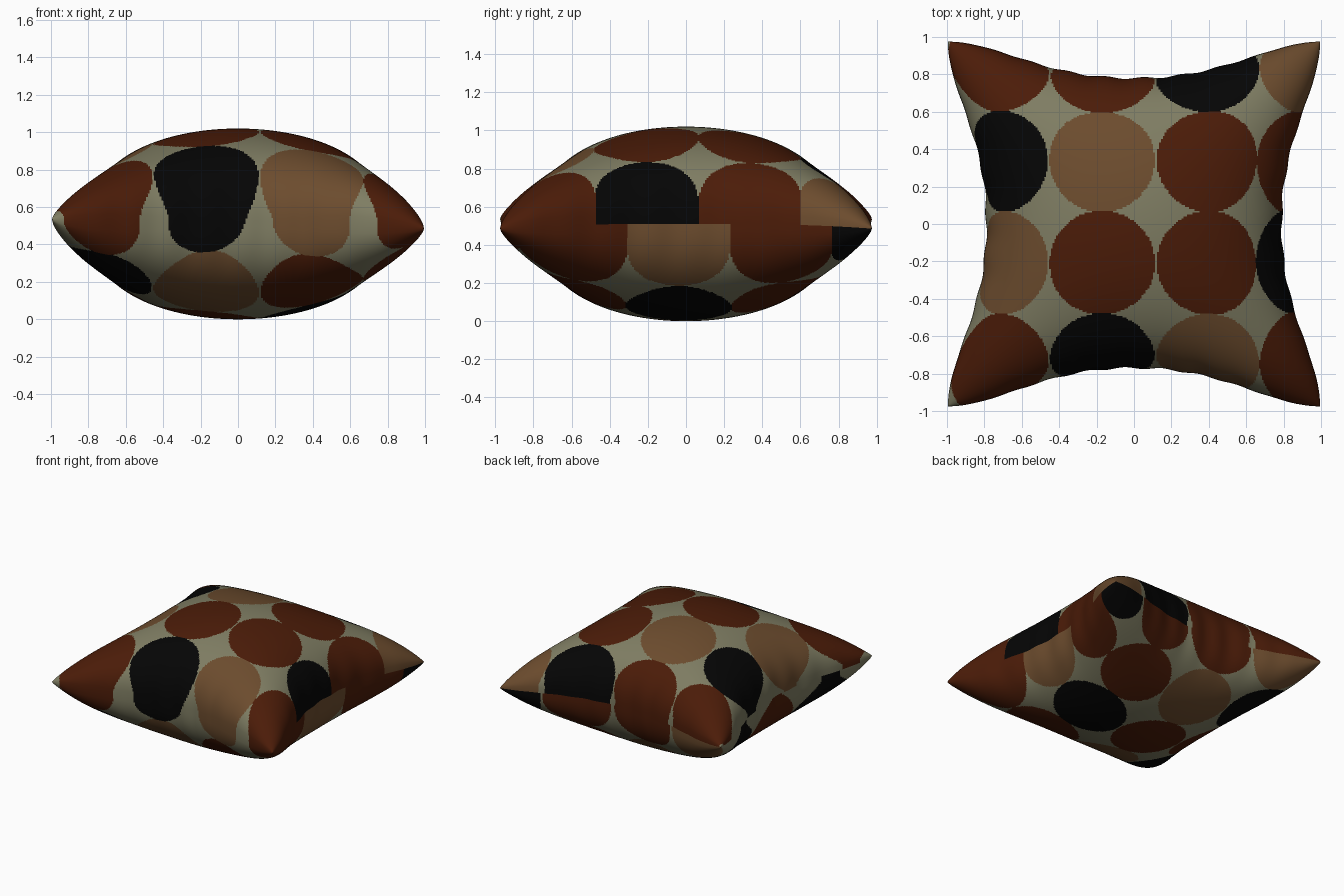
import bpy, bmesh, math

if "Cube" in bpy.data.objects:
    bpy.data.objects.remove(bpy.data.objects["Cube"])

N = 250            # cells per side of each cloth sheet
CLOTH = 1.04       # half width of the flat cloth
FOLD = 0.98        # pattern distance from the middle to the front fold
HALF_H = 0.51      # half thickness of the cushion
DOT_R = 0.288


def material(name, rgb):
    m = bpy.data.materials.new(name)
    m.diffuse_color = (*rgb, 1)
    m.use_nodes = True
    m.node_tree.nodes["Principled BSDF"].inputs["Base Color"].default_value = m.diffuse_color
    return m


MATS = [material("sage_cloth", (0.212, 0.205, 0.124)),
        material("rust_dot", (0.071, 0.0115, 0.0025)),
        material("tan_dot", (0.150, 0.072, 0.027)),
        material("black_dot", (0.0015, 0.0015, 0.0015))]
CODE = {"r": 1, "t": 2, "k": 3}

# Dot layout: columns run left to right, rows run front to back
COLS = (-0.76, -0.175, 0.411, 0.99)
TOP_ROWS = ((-0.785, "rktr"), (-0.215, "trrk"), (0.355, "ktrr"), (0.925, "rrkt"))
# the first bottom row is the front row wrapping under the fold
BOTTOM_ROWS = ((0.785 - 2 * FOLD, "rktr"), (-0.61, "ktrr"), (-0.04, "rrkt"),
               (0.53, "ktrr"), (1.10, "trrk"))


def dot_colour(s, t, rows):
    for y, codes in rows:
        if abs(t - y) < DOT_R:
            for x, c in zip(COLS, codes):
                if (s - x) ** 2 + (t - y) ** 2 < DOT_R ** 2:
                    return CODE[c]
    return 0


def spread(k):
    # grid spacing, a little finer towards the seams
    c = 2 * k / N - 1
    return c * (1.25 - 0.25 * c * c)


def bulge(a):
    # flat cloth position -> position seen from above, rolling over at the rim
    return a * (1.3 - 0.3 * abs(a) ** 3.33)


def cushion_point(a, b, side):
    wa, wb = abs(bulge(a)) ** 2.2, abs(bulge(b)) ** 2.2
    u = bulge(a) * (1 - wb) + a * wb
    v = bulge(b) * (1 - wa) + b * wa
    h = (max(0, 1 - u * u) * max(0, 1 - v * v)) ** 0.4
    h *= 1 - 0.36 * (u * v) ** 4          # thin, pointed corners
    # small puckers gathered along the seams
    pa, pb = abs(u) ** 12 * (1 - wb), abs(v) ** 12 * (1 - wa)
    rx = 0.79 + 0.205 * wb + 0.005 * pa * math.sin(b * 27)
    ry = 0.775 + 0.20 * wa + 0.005 * pb * math.sin(a * 31)
    tilt = -0.025 * u * abs(v * u) ** 3
    return (u * rx, v * ry + 0.005 * (1 - wa) * v * v, HALF_H + side * HALF_H * h + tilt)


# Top and bottom sheets, joined along the seam
bm = bmesh.new()
for side, rows in ((1, TOP_ROWS), (-1, BOTTOM_ROWS)):
    grid = [[bm.verts.new(cushion_point(spread(i), spread(j), side))
             for j in range(N + 1)] for i in range(N + 1)]
    for i in range(N):
        for j in range(N):
            q = [grid[i][j], grid[i + 1][j], grid[i + 1][j + 1], grid[i][j + 1]]
            f = bm.faces.new(q if side > 0 else q[::-1])
            s = CLOTH * spread(i + 0.5)
            b = spread(j + 0.5)
            t = CLOTH * b + (CLOTH - FOLD) * max(0, -b) ** 3
            f.material_index = dot_colour(s, t, rows)
bmesh.ops.remove_doubles(bm, verts=bm.verts, dist=1e-5)

mesh = bpy.data.meshes.new("cushion")
bm.to_mesh(mesh)
bm.free()
for m in MATS:
    mesh.materials.append(m)
cushion = bpy.data.objects.new("cushion", mesh)
bpy.context.collection.objects.link(cushion)
bpy.context.view_layer.objects.active = cushion
cushion.select_set(True)
bpy.ops.object.shade_smooth_by_angle(angle=math.radians(50))
